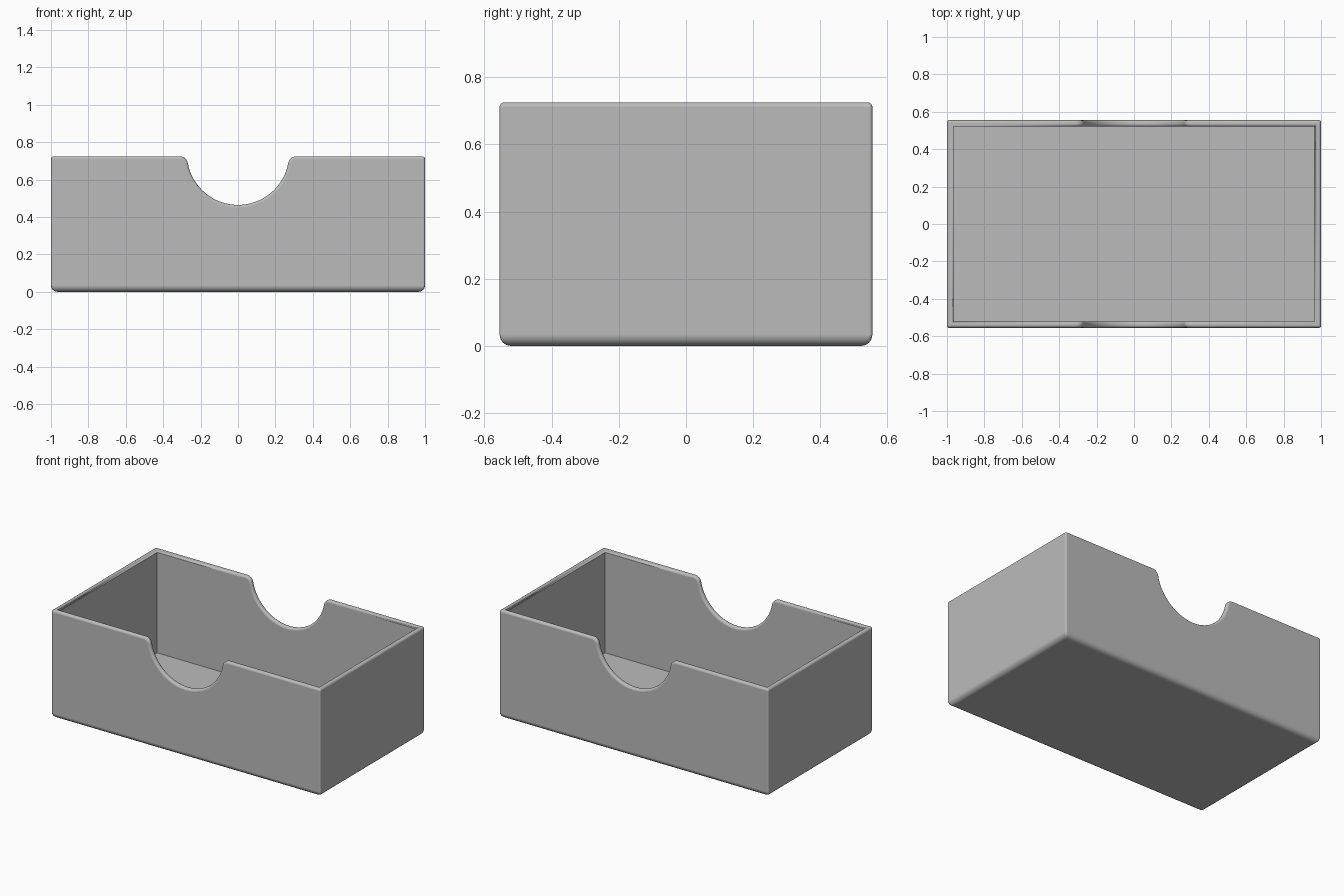
import bpy, bmesh
from math import sin, cos, asin, sqrt, pi

cube = bpy.data.objects.get("Cube")
if cube:
    bpy.data.objects.remove(cube, do_unlink=True)

LENGTH, DEPTH, HEIGHT, WALL = 1.0, 0.555, 0.725, 0.035   # half sizes, height, thickness
NOTCH_R, NOTCH_Z, FILLET = 0.273, 0.738, 0.045
BOTTOM_ROUND, RIM_ROUND, CORNER_ROUND = 0.035, 0.015, 0.01


def arc(cx, cz, r, start, end, steps):
    angles = [start + (end - start) * i / steps for i in range(steps + 1)]
    return [(cx + r * cos(a), cz + r * sin(a)) for a in angles]


def notch_outline():
    """Round finger notch with filleted shoulders, left to right in x, z."""
    fz = HEIGHT - FILLET
    reach = NOTCH_R + FILLET
    fx = sqrt(reach ** 2 - (NOTCH_Z - fz) ** 2)
    tilt = asin((NOTCH_Z - fz) / reach)
    shoulder = arc(-fx, fz, FILLET, pi / 2, tilt, 7)
    bowl = arc(0, NOTCH_Z, NOTCH_R, pi + tilt, 2 * pi - tilt, 32)
    return shoulder + bowl[1:-1] + [(-x, z) for x, z in reversed(shoulder)]


bm = bmesh.new()
weight = bm.edges.layers.float.new("bevel_weight_edge")
notch = notch_outline()


def shell(hx, hy, floor):
    """Open box skin; returns its rim loop and its floor corners."""
    front = [(-hx, HEIGHT)] + notch + [(hx, HEIGHT)]
    n = len(front)
    rim = [bm.verts.new((x, -hy, z)) for x, z in front]
    rim += [bm.verts.new((x, hy, z)) for x, z in reversed(front)]
    base = [bm.verts.new((x, y, floor)) for x, y in
            ((-hx, -hy), (hx, -hy), (hx, hy), (-hx, hy))]
    bm.faces.new(rim[:n] + [base[1], base[0]])
    bm.faces.new(rim[n:] + [base[3], base[2]])
    bm.faces.new((rim[n - 1], rim[n], base[2], base[1]))
    bm.faces.new((rim[-1], rim[0], base[0], base[3]))
    bm.faces.new(base)
    return rim, base


# Outer skin, inner skin and the rim joining them
outer_rim, outer_base = shell(LENGTH, DEPTH, 0)
inner_rim, inner_base = shell(LENGTH - WALL, DEPTH - WALL, WALL)
for i in range(len(outer_rim)):
    j = (i + 1) % len(outer_rim)
    bm.faces.new((outer_rim[i], outer_rim[j], inner_rim[j], inner_rim[i]))
bmesh.ops.recalc_face_normals(bm, faces=bm.faces)

# Rounding per edge: rim, base and upright corners; inside corners stay sharp
outer_rims, inner_rims = set(outer_rim), set(inner_rim)
outer_bases, inner_bases = set(outer_base), set(inner_base)
for e in bm.edges:
    ends = set(e.verts)
    if ends <= outer_rims or ends <= inner_rims:
        e[weight] = RIM_ROUND / BOTTOM_ROUND
    elif ends <= outer_bases:
        e[weight] = 1.0
    elif ends & outer_bases:
        e[weight] = CORNER_ROUND / BOTTOM_ROUND
    elif ends & inner_bases:
        e.smooth = False
for f in bm.faces:
    f.smooth = True

mesh = bpy.data.meshes.new("open_box")
bm.to_mesh(mesh)
bm.free()
box = bpy.data.objects.new("open_box", mesh)
bpy.context.collection.objects.link(box)

bevel = box.modifiers.new("rounded_edges", "BEVEL")
bevel.limit_method = "WEIGHT"
bevel.width = BOTTOM_ROUND
bevel.segments = 4
bevel.use_clamp_overlap = False
bevel.harden_normals = True

# Plain grey
grey = bpy.data.materials.new("grey")
grey.use_nodes = True
colour = (0.5, 0.5, 0.5, 1)
grey.diffuse_color = colour
grey.node_tree.nodes["Principled BSDF"].inputs["Base Color"].default_value = colour
mesh.materials.append(grey)
